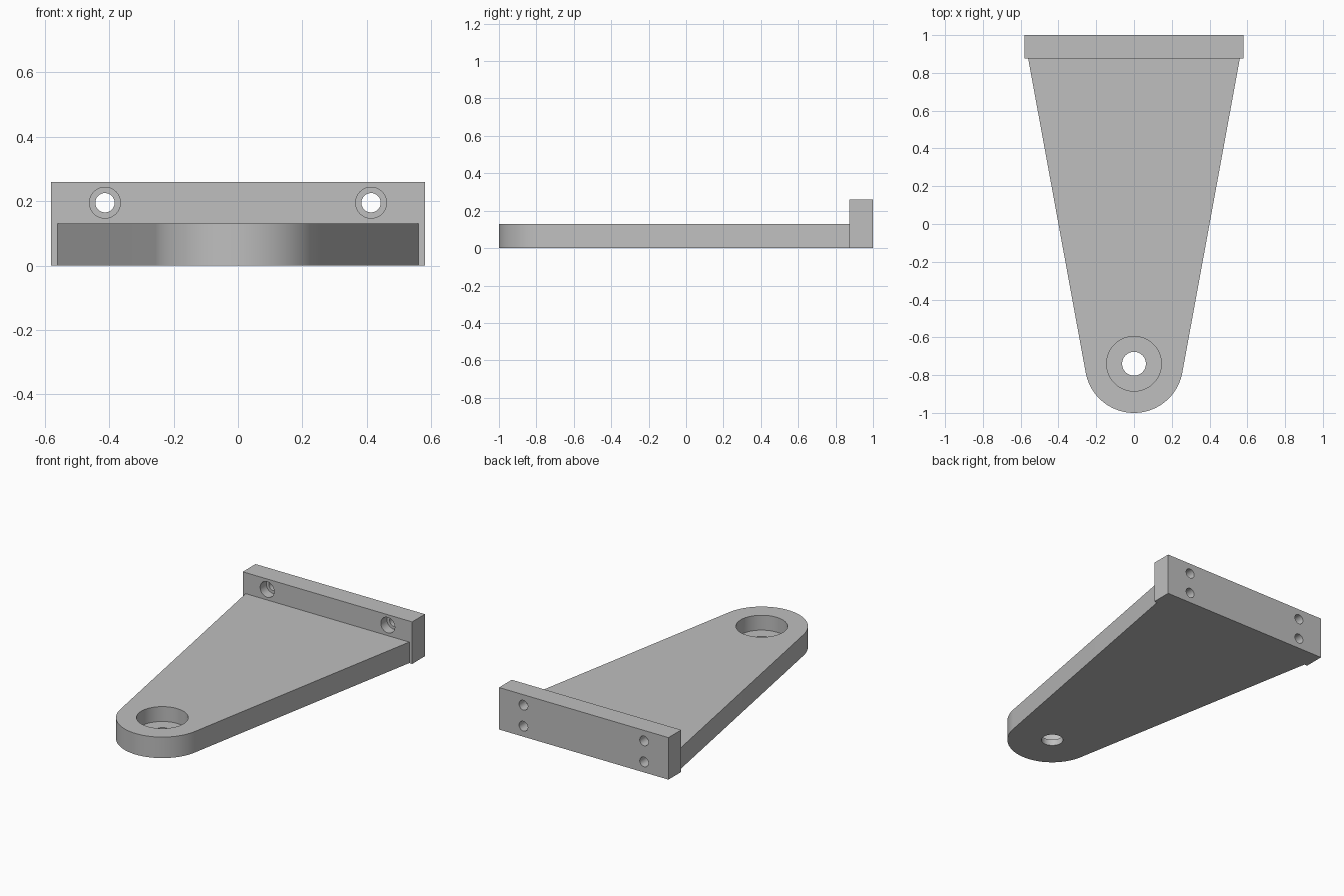
import bpy, bmesh, math
from mathutils import Matrix, Vector

if "Cube" in bpy.data.objects:
    bpy.data.objects.remove(bpy.data.objects["Cube"], do_unlink=True)

grey = bpy.data.materials.new("plain grey")
grey.use_nodes = True
colour = (0.52, 0.52, 0.52, 1)
grey.diffuse_color = colour
grey.node_tree.nodes["Principled BSDF"].inputs["Base Color"].default_value = colour

THICK = 0.13                 # arm thickness
BACK, FACE = 1.0, 0.875      # flange back and front planes
EYE_Y, EYE_R = -0.74, 0.26   # rounded tip of the arm


def make_object(name, bm):
    bmesh.ops.recalc_face_normals(bm, faces=bm.faces)
    mesh = bpy.data.meshes.new(name)
    bm.to_mesh(mesh)
    bm.free()
    mesh.materials.append(grey)
    obj = bpy.data.objects.new(name, mesh)
    bpy.context.collection.objects.link(obj)
    return obj


def extrude_outline(name, points, height):
    bm = bmesh.new()
    face = bm.faces.new([bm.verts.new((x, y, 0)) for x, y in points])
    top = bmesh.ops.extrude_face_region(bm, geom=[face])["geom"]
    verts = [v for v in top if isinstance(v, bmesh.types.BMVert)]
    bmesh.ops.translate(bm, verts=verts, vec=(0, 0, height))
    return make_object(name, bm)


def drill(target, start, end, radius):
    """Cut a round hole between two points."""
    a, b = Vector(start), Vector(end)
    turn = (b - a).to_track_quat('Z', 'Y').to_matrix().to_4x4()
    bm = bmesh.new()
    bmesh.ops.create_cone(bm, cap_ends=True, segments=48, radius1=radius,
                          radius2=radius, depth=(b - a).length,
                          matrix=Matrix.Translation((a + b) / 2) @ turn)
    cutter = make_object("hole_cutter", bm)
    cutter.hide_render = True
    mod = target.modifiers.new("hole", 'BOOLEAN')
    mod.operation, mod.solver, mod.object = 'DIFFERENCE', 'EXACT', cutter
    select(target)
    bpy.ops.object.modifier_apply(modifier=mod.name)
    bpy.data.objects.remove(cutter, do_unlink=True)


def select(obj):
    bpy.ops.object.select_all(action='DESELECT')
    obj.select_set(True)
    bpy.context.view_layer.objects.active = obj


# Tapered arm: straight sides running tangent into a rounded tip
slope = math.radians(10.5)
steps = 48
outline = [(0.56, FACE), (-0.56, FACE)]
for i in range(steps + 1):
    a = math.pi + slope + (math.pi - 2 * slope) * i / steps
    outline.append((EYE_R * math.cos(a), EYE_Y + EYE_R * math.sin(a)))
arm = extrude_outline("tapered_arm", outline, THICK)

# Stepped hole in the tip
drill(arm, (0, EYE_Y, -0.1), (0, EYE_Y, 0.3), 0.063)
drill(arm, (0, EYE_Y, 0.038), (0, EYE_Y, 0.3), 0.145)

# Upright mounting flange
flange = extrude_outline("mounting_flange", [(-0.58, FACE), (0.58, FACE),
                                             (0.58, BACK), (-0.58, BACK)], 0.26)

# Bolt holes: the upper pair are counterbored, the lower pair end at the arm
for x in (-0.413, 0.413):
    for z in (0.065, 0.195):
        drill(flange, (x, FACE - 0.1, z), (x, BACK + 0.1, z), 0.03)
    drill(flange, (x, FACE - 0.1, 0.195), (x, FACE + 0.06, 0.195), 0.048)

for part in (arm, flange):
    select(part)
    bpy.ops.object.shade_smooth_by_angle(angle=math.radians(30))
